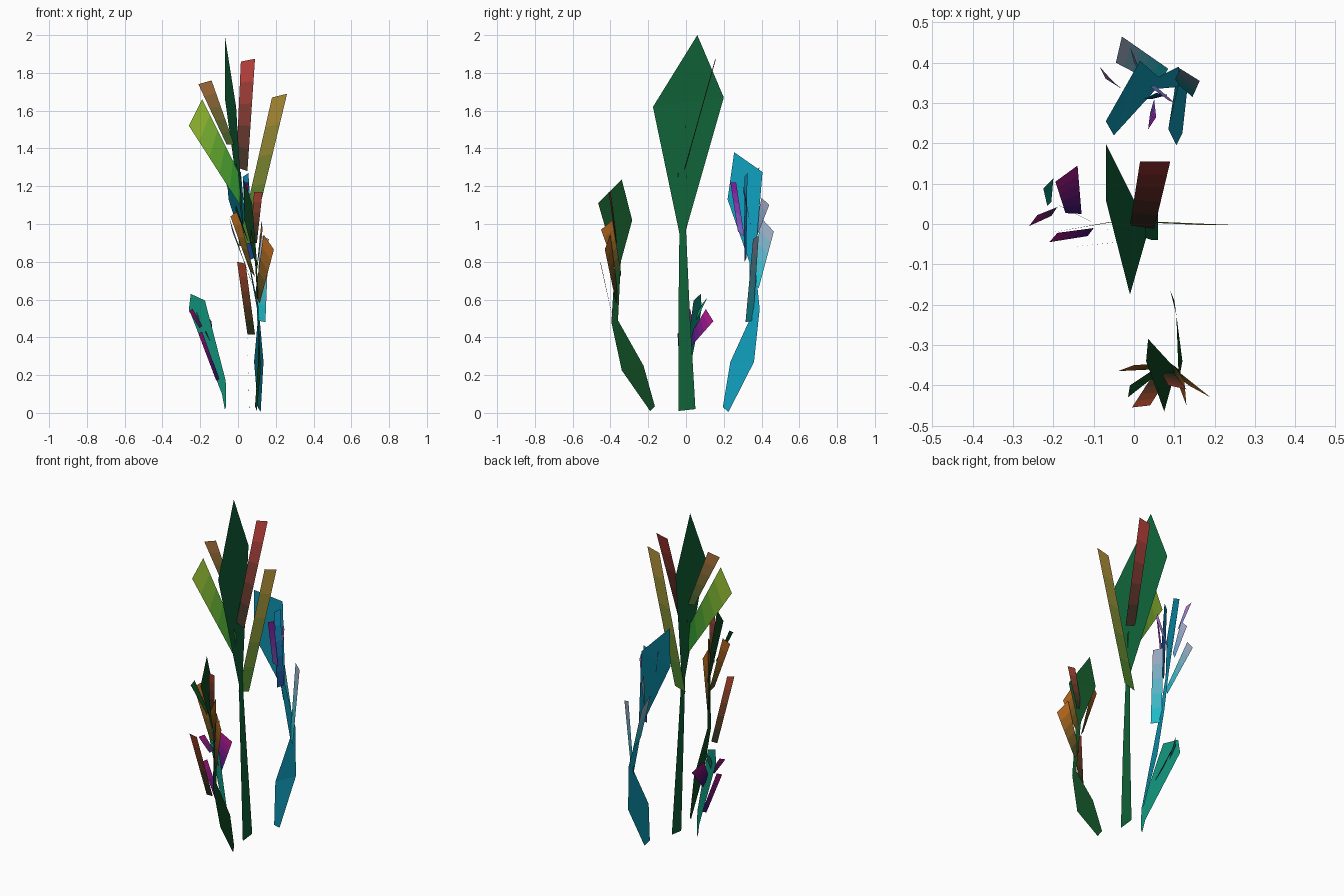
import bpy, bmesh
from mathutils import Vector


def linear(rgb):
    return [(c / 255 / 12.92) if c < 11 else ((c / 255 + 0.055) / 1.055) ** 2.4 for c in rgb]


def paint(name, rgb):
    m = bpy.data.materials.new(name)
    m.diffuse_color = (*linear(rgb), 1)
    return m


def ribbon(name, rows, low, high=None, bands=1):
    """Flat strip through left/right point pairs; colour fades low -> high."""
    high = high or low
    mesh = bpy.data.meshes.new(name)
    bm = bmesh.new()
    fine = []
    for (a, b), (c, d) in zip(rows, rows[1:]):
        for k in range(bands):
            t = k / bands
            fine.append((Vector(a).lerp(Vector(c), t), Vector(b).lerp(Vector(d), t)))
    fine.append(tuple(Vector(p) for p in rows[-1]))
    verts = [(bm.verts.new(a), bm.verts.new(b)) for a, b in fine]
    for i, ((a, b), (c, d)) in enumerate(zip(verts, verts[1:])):
        face = bm.faces.new((a, b, d, c))
        face.material_index = i if bands > 1 else 0
    bmesh.ops.remove_doubles(bm, verts=bm.verts, dist=0.0005)
    bm.to_mesh(mesh)
    bm.free()
    for k in range(bands):
        t = (k + 0.5) / bands
        mesh.materials.append(paint(f"{name}_{k}", [l + (h - l) * t for l, h in zip(low, high)]))
    obj = bpy.data.objects.new(name, mesh)
    bpy.context.collection.objects.link(obj)


def petal(name, base_l, base_r, tip_l, tip_r, low, high):
    ribbon(name, [(base_l, base_r), (tip_l, tip_r)], low, high, bands=5)


LIME, GREEN, TAN, RED = (160, 195, 50), (35, 140, 45), (180, 140, 55), (190, 62, 58)
DARK, ORANGE, CYAN, GREY = (30, 45, 25), (190, 105, 30), (15, 190, 200), (170, 170, 195)
PINK, INDIGO, TEAL, MAGENTA = (185, 110, 190), (50, 20, 110), (15, 145, 120), (170, 20, 130)
BLUE, PURPLE = (15, 155, 185), (150, 20, 170)

# Tall central plant
tip = (-.07, .06, 2.0)
ribbon("tall_stalk", [((.06, -.04, .01), (.06, .05, .02)),
                      ((.045, -.04, .53), (.045, .02, .53)),
                      ((.03, -.035, .95), (.03, 0, .97)),
                      ((-.01, -.175, 1.62), (-.07, .2, 1.67)), (tip, tip)], (16, 98, 56))
petal("tall_lime_petal", (.01, -.04, 1.1), (.015, -.04, 1.25),
      (-.26, -.067, 1.52), (-.19, -.06, 1.66), GREEN, LIME)
petal("tall_brown_petal", (-.06, .005, 1.42), (-.02, .01, 1.42),
      (-.21, -.022, 1.74), (-.14, -.01, 1.76), (60, 95, 40), (175, 110, 60))
petal("tall_red_petal", (-.01, -.003, 1.3), (.05, -.012, 1.28),
      (.015, .155, 1.86), (.09, .155, 1.875), (50, 45, 35), RED)
petal("tall_tan_petal", (0, .005, .88), (.07, .005, .9),
      (.18, -.003, 1.67), (.26, -.003, 1.69), (60, 120, 40), TAN)

# Blue plant at the back
tip = (-.07, .255, 1.38)
ribbon("blue_stalk", [((.105, .195, .03), (.12, .225, .005)),
                      ((.085, .235, .27), (.135, .36, .27)),
                      ((.11, .34, .5), (.11, .39, .55)),
                      ((.055, .335, .8), (.06, .365, .8)),
                      ((-.05, .22, 1.13), (.015, .405, 1.275)), (tip, tip)], BLUE)
petal("blue_low_petal", (.10, .355, .49), (.145, .315, .48),
      (.115, .385, .94), (.163, .355, .92), CYAN, GREY)
petal("blue_rear_petal", (.085, .385, .66), (.06, .345, .72),
      (-.03, .465, .96), (-.045, .40, 1.03), CYAN, GREY)
petal("blue_thin_petal", (.02, .37, .92), (.025, .36, .95),
      (-.01, .44, 1.1), (0, .40, 1.14), (90, 150, 200), GREY)
petal("blue_pink_petal", (-.03, .335, 1.13), (-.045, .345, 1.15),
      (-.07, .36, 1.28), (-.085, .39, 1.3), (80, 130, 200), PINK)
petal("blue_front_petal", (.05, .31, .93), (.04, .275, .96),
      (.055, .265, 1.22), (.035, .235, 1.22), (130, 110, 210), PURPLE)
petal("blue_upright_petal", (.045, .31, .8), (.085, .32, .82),
      (.025, .31, 1.25), (.055, .325, 1.27), (25, 60, 130), (20, 150, 195))
petal("blue_side_petal", (.04, .34, 1.0), (.05, .345, .98),
      (.088, .305, 1.2), (.098, .303, 1.17), (80, 110, 190), PINK)

# Dark green plant at the front
tip = (.03, -.34, 1.235)
ribbon("green_stalk", [((.1, -.19, .01), (.09, -.165, .035)),
                       ((.12, -.34, .225), (.105, -.225, .25)),
                       ((.11, -.395, .48), (.11, -.36, .49)),
                       ((.1, -.375, .8), (.09, -.345, .8)),
                       ((.075, -.465, 1.11), (.035, -.285, 1.02)), (tip, tip)], (16, 74, 34))
petal("green_left_petal", (.06, -.36, .76), (.09, -.345, .72),
      (-.04, -.365, 1.04), (0, -.35, 1.07), (55, 60, 25), ORANGE)
petal("green_right_petal", (.09, -.36, .62), (.115, -.37, .58),
      (.135, -.40, .945), (.19, -.43, .865), (45, 55, 25), ORANGE)
petal("green_low_petal", (.05, -.37, .415), (.09, -.37, .415),
      (-.005, -.455, .8), (.04, -.45, .79), DARK, (170, 65, 40))
petal("green_red_petal", (.065, -.365, .9), (.1, -.37, .9),
      (.085, -.40, 1.17), (.13, -.41, 1.17), DARK, (170, 65, 50))
petal("green_orange_petal", (.1, -.37, .75), (.1, -.35, .78),
      (.13, -.45, .97), (.125, -.39, 1.02), (50, 60, 25), ORANGE)
petal("green_leaflet", (.05, -.36, .92), (.055, -.375, .9),
      (-.01, -.40, 1.1), (-.015, -.43, 1.08), (16, 74, 34), (16, 84, 40))

# Small teal plant at the left
ribbon("teal_leaf", [((-.07, -.013, .02), (-.063, -.015, .03)),
                     ((-.085, -.005, .1), (-.065, -.015, .17)),
                     ((-.26, .083, .55), (-.175, .04, .595)),
                     ((-.25, .078, .63), (-.25, .078, .63))], TEAL)
petal("teal_purple_petal", (-.13, .025, .35), (-.17, .027, .42),
      (-.14, .145, .485), (-.195, .105, .55), INDIGO, MAGENTA)
petal("teal_low_petal", (-.115, -.03, .17), (-.1, -.01, .18),
      (-.21, -.045, .42), (-.19, -.022, .43), INDIGO, MAGENTA)
petal("teal_side_petal", (-.205, .02, .45), (-.19, .042, .46),
      (-.26, -.005, .54), (-.24, .022, .55), (60, 40, 90), MAGENTA)
petal("teal_leaflet", (-.215, .045, .5), (-.205, .055, .49),
      (-.225, .088, .58), (-.2, .113, .61), TEAL, TEAL)
